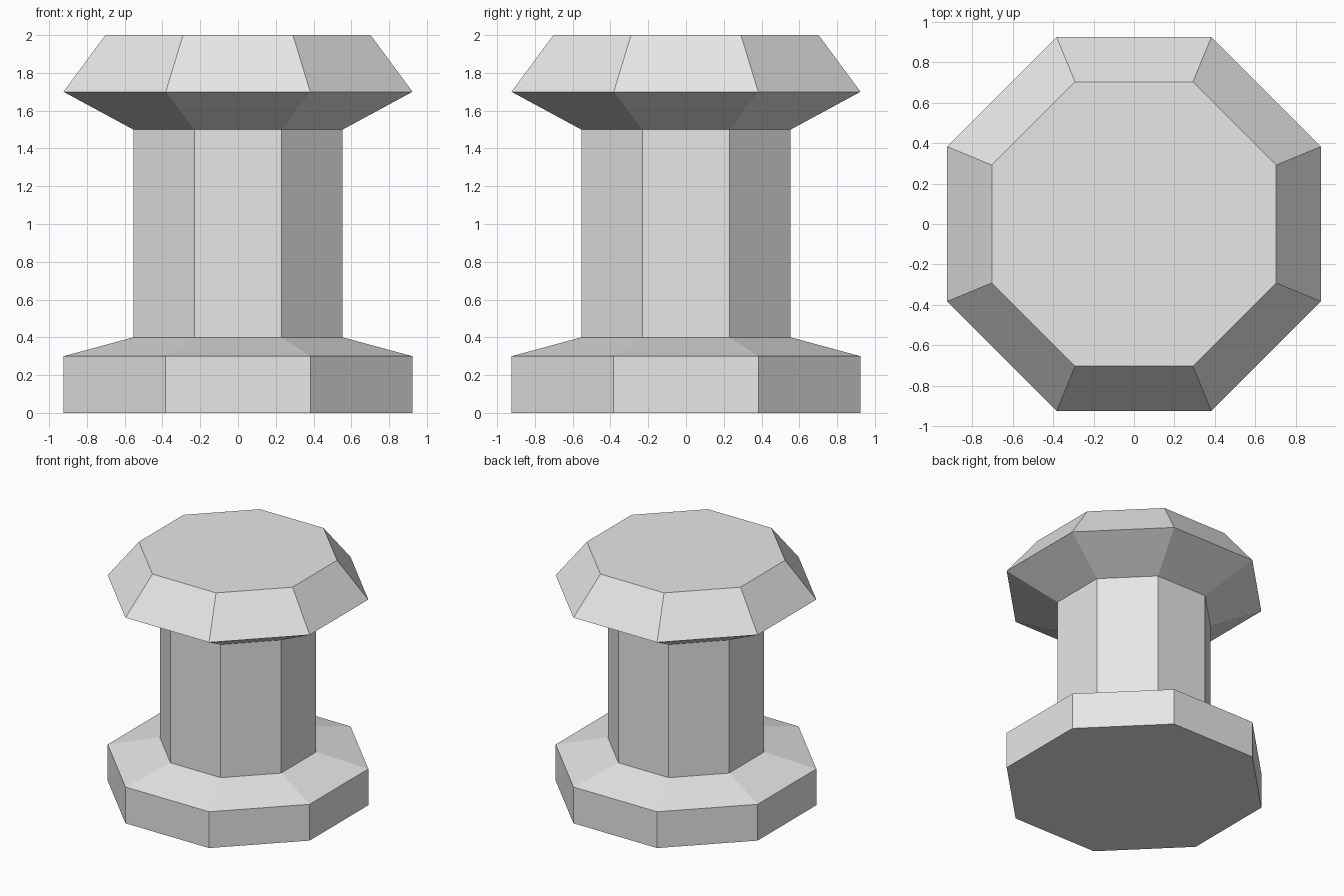
import bpy, bmesh, math

if "Cube" in bpy.data.objects:
    bpy.data.objects.remove(bpy.data.objects["Cube"])

SIDES = 8

stone = bpy.data.materials.new("light_grey")
stone.diffuse_color = (0.8, 0.8, 0.8, 1)
stone.use_nodes = True
stone.node_tree.nodes["Principled BSDF"].inputs["Base Color"].default_value = stone.diffuse_color

# Octagonal lathe: (corner radius, height) rings from bottom to top
profile = [(1.0, 0.0), (1.0, 0.3),   # foot
           (0.6, 0.4), (0.6, 1.5),   # shaft
           (1.0, 1.7), (0.76, 2.0)]  # flared head

bm = bmesh.new()
rings = []
for r, z in profile:
    angles = [math.tau * (i + 0.5) / SIDES for i in range(SIDES)]
    rings.append([bm.verts.new((r * math.cos(a), r * math.sin(a), z)) for a in angles])
for low, high in zip(rings, rings[1:]):
    for i in range(SIDES):
        j = (i + 1) % SIDES
        bm.faces.new((low[i], low[j], high[j], high[i]))

# Flat bottom and top
bm.faces.new(rings[0][::-1])
bm.faces.new(rings[-1])

mesh = bpy.data.meshes.new("octagonal_post")
bm.to_mesh(mesh)
bm.free()
mesh.materials.append(stone)
post = bpy.data.objects.new("octagonal_post", mesh)
bpy.context.collection.objects.link(post)
